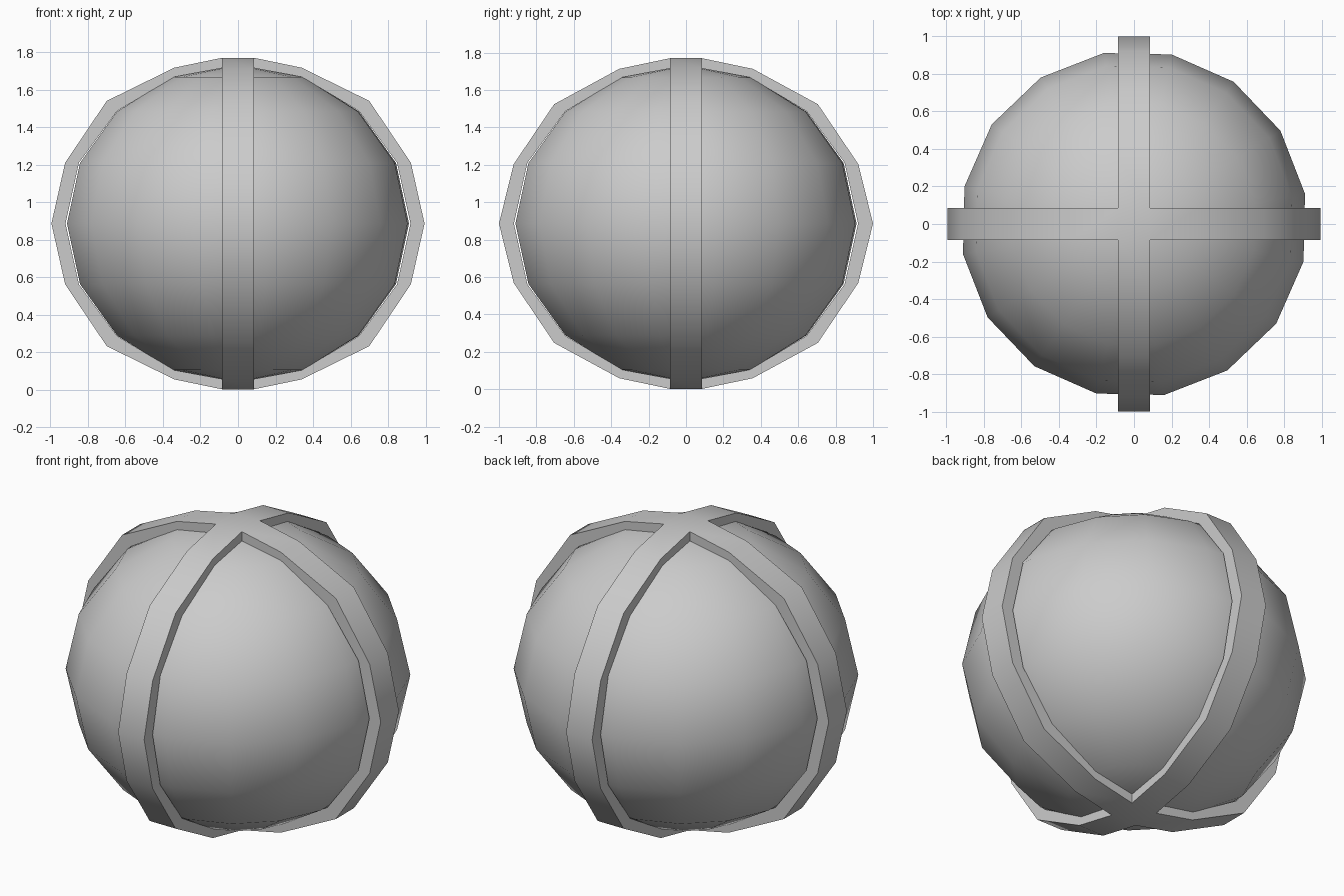
import bpy, bmesh, math
from mathutils import Matrix

if "Cube" in bpy.data.objects:
    bpy.data.objects.remove(bpy.data.objects["Cube"])

CZ = 0.886   # centre height
H = 0.085    # half width of the straps


def finish(name, bm, angle):
    bmesh.ops.recalc_face_normals(bm, faces=bm.faces)
    me = bpy.data.meshes.new(name)
    bm.to_mesh(me)
    bm.free()
    ob = bpy.data.objects.new(name, me)
    bpy.context.collection.objects.link(ob)
    bpy.ops.object.select_all(action='DESELECT')
    bpy.context.view_layer.objects.active = ob
    ob.select_set(True)
    bpy.ops.object.shade_smooth_by_angle(angle=math.radians(angle))
    return ob


# Core: slightly flattened 16 x 8 ball, turned 10 degrees
bm = bmesh.new()
bmesh.ops.create_uvsphere(bm, u_segments=16, v_segments=8, radius=1)
bmesh.ops.transform(bm, verts=bm.verts, matrix=Matrix.Translation((0, 0, CZ))
                    @ Matrix.Rotation(math.radians(10), 4, 'Z')
                    @ Matrix.Diagonal((0.926, 0.926, 0.845, 1)))
finish("ball_core", bm, 40)

# Straps: quarter profiles (distance from axis, height from centre), pole to equator
OUTER_X = [(H, 0.884), (0.34, 0.831), (0.70, 0.654), (0.922, 0.324), (0.995, 0)]
OUTER_Y = [(H, 0.884), (0.357, 0.827), (0.705, 0.638), (0.921, 0.318), (1.0, 0)]
INNER = [(H, 0.829), (0.34, 0.782), (0.645, 0.600), (0.848, 0.325), (0.92, 0)]


def full(half):
    return half + [(r, -z) for r, z in reversed(half[:-1])]


bm = bmesh.new()
for k in range(4):
    rot = Matrix.Rotation(k * math.pi / 2, 4, 'Z')
    out, inn = full(OUTER_Y if k % 2 else OUTER_X), full(INNER)
    # cross-section loop at every profile point, bridged along the arm
    loops = []
    for (ro, zo), (ri, zi) in zip(out, inn):
        pts = [(ro, -H, zo), (ro, H, zo), (ri, H, zi), (ri, -H, zi)]
        loops.append([bm.verts.new(rot @ Matrix.Translation(p).translation) for p in pts])
    for a, b in zip(loops, loops[1:]):
        for i in range(4):
            j = (i + 1) % 4
            bm.faces.new((a[i], a[j], b[j], b[i]))
# square caps where the straps cross, outside and inside
for z in (0.884, 0.829, -0.829, -0.884):
    bm.faces.new([bm.verts.new((x, y, z)) for x, y in ((-H, -H), (H, -H), (H, H), (-H, H))])
bmesh.ops.remove_doubles(bm, verts=bm.verts, dist=0.0005)
bmesh.ops.translate(bm, verts=bm.verts, vec=(0, 0, CZ))
finish("crossed_straps", bm, 35)
